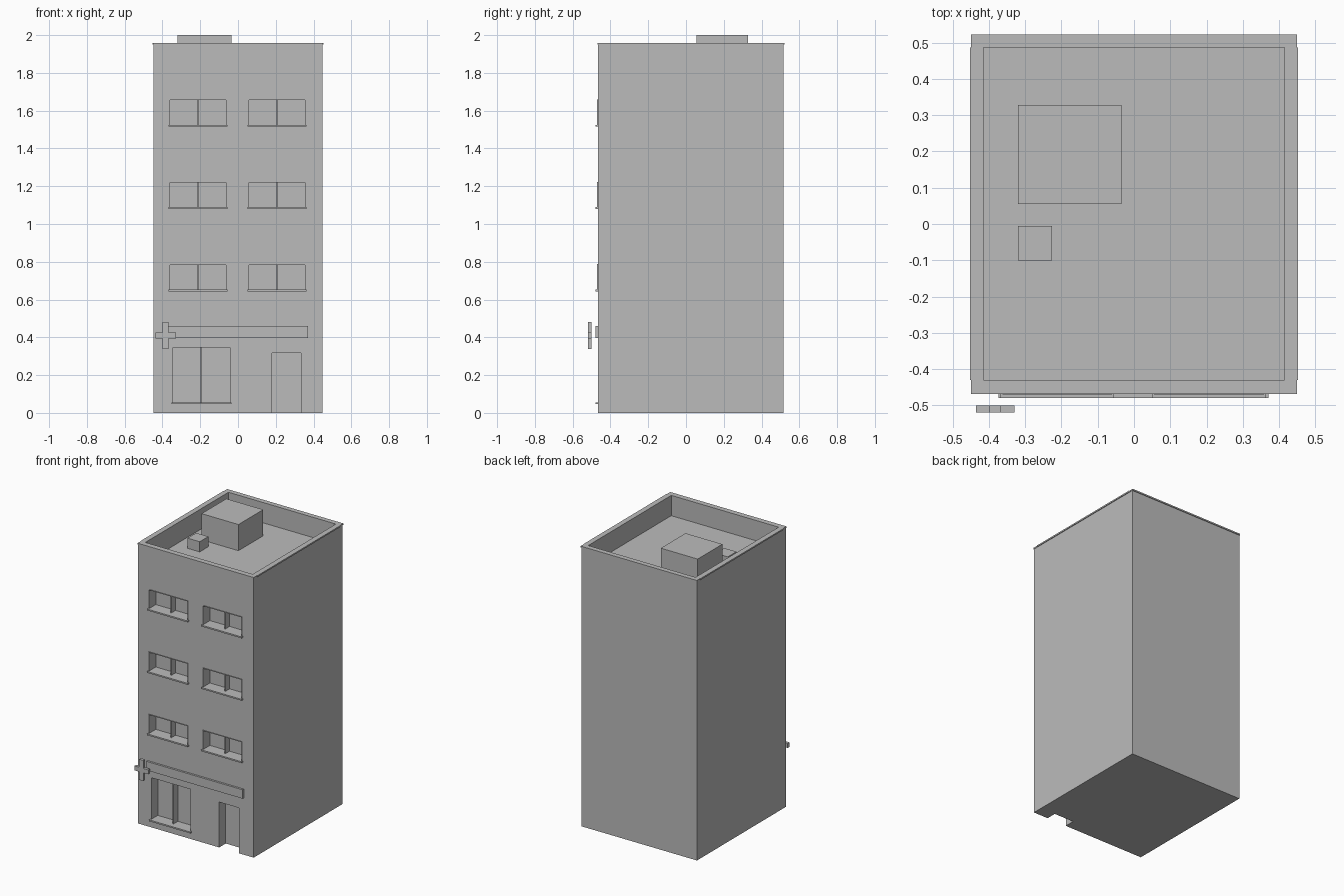
import bpy
import bmesh
from mathutils import Matrix, Vector

cube = bpy.data.objects.get("Cube")
if cube:
    bpy.data.objects.remove(cube, do_unlink=True)

# Single plain colour
grey = bpy.data.materials.new("plain_grey")
grey.use_nodes = True
colour = (0.5, 0.5, 0.5, 1)
grey.diffuse_color = colour
grey.node_tree.nodes["Principled BSDF"].inputs["Base Color"].default_value = colour


def boxes(name, ranges):
    """One object made from boxes, each given as (x0, x1, y0, y1, z0, z1)."""
    bm = bmesh.new()
    for x0, x1, y0, y1, z0, z1 in ranges:
        centre = Vector((x0 + x1, y0 + y1, z0 + z1)) / 2
        size = Matrix.Diagonal((x1 - x0, y1 - y0, z1 - z0, 1))
        bmesh.ops.create_cube(bm, size=1, matrix=Matrix.Translation(centre) @ size)
    mesh = bpy.data.meshes.new(name)
    bm.to_mesh(mesh)
    bm.free()
    mesh.materials.append(grey)
    obj = bpy.data.objects.new(name, mesh)
    bpy.context.collection.objects.link(obj)
    return obj


# Main dimensions
SIDE, FRONT, BACK, TOP = 0.447, -0.465, 0.517, 1.953
ROOF = 1.817
RECESS = FRONT + 0.072
IN_X, IN_FRONT, IN_BACK = 0.415, -0.43, 0.487

# Openings: x0, x1, z0, z1
windows = [(x, x + 0.297, 0.653 + 0.436 * i, 0.784 + 0.436 * i)
           for i in range(3) for x in (-0.36, 0.058)]
shop = (-0.345, -0.042, 0.056, 0.347)
door = (0.18, 0.333, -0.1, 0.317)

# Solid body with the roof well and openings cut out
body = boxes("building_body", [(-SIDE, SIDE, FRONT, BACK, 0, TOP)])
cuts = [(x0, x1, FRONT - 0.1, RECESS, z0, z1) for x0, x1, z0, z1 in windows + [shop, door]]
cuts.append((-IN_X, IN_X, IN_FRONT, IN_BACK, ROOF, TOP + 0.1))
cutter = boxes("opening_cutter", cuts)
cutter.hide_render = True
mod = body.modifiers.new("openings", "BOOLEAN")
mod.operation = "DIFFERENCE"
mod.solver = "EXACT"
mod.object = cutter
bpy.context.view_layer.objects.active = body
bpy.ops.object.modifier_apply(modifier=mod.name)
bpy.data.objects.remove(cutter, do_unlink=True)

# Thin coping on the parapet, side strips wider than the front and back ones
boxes("parapet_coping", [
    (-SIDE - 0.002, SIDE + 0.002, FRONT - 0.003, IN_FRONT, TOP - 0.004, TOP + 0.006),
    (-SIDE - 0.002, SIDE + 0.002, IN_BACK, BACK + 0.005, TOP - 0.004, TOP + 0.006),
    (-SIDE - 0.005, -IN_X, IN_FRONT, IN_BACK, TOP - 0.004, TOP + 0.006),
    (IN_X, SIDE + 0.005, IN_FRONT, IN_BACK, TOP - 0.004, TOP + 0.006)])

# Sills and mullions for every glazed opening
for n, (x0, x1, z0, z1) in enumerate(windows + [shop]):
    mid = (x0 + x1) / 2
    boxes(f"window_sill_{n}", [(x0 - 0.008, x1 + 0.008, FRONT - 0.014, FRONT, z0 - 0.01, z0)])
    boxes(f"window_mullion_{n}", [(mid - 0.004, mid + 0.004, FRONT + 0.025, RECESS, z0, z1)])

# Thin raised surrounds on the upper windows
t = 0.003
for n, (x0, x1, z0, z1) in enumerate(windows):
    y = FRONT - 0.005
    boxes(f"window_surround_{n}", [
        (x0 - t, x0, y, FRONT, z0, z1 + t),
        (x1, x1 + t, y, FRONT, z0, z1 + t),
        (x0, x1, y, FRONT, z1, z1 + t)])

# Shop fascia and the projecting cross sign
boxes("shop_fascia", [(-0.373, 0.371, FRONT - 0.014, FRONT, 0.397, 0.459)])
boxes("cross_sign", [
    (-0.4, -0.368, -0.52, -0.5, 0.338, 0.482),
    (-0.436, -0.4, -0.52, -0.5, 0.395, 0.426),
    (-0.368, -0.329, -0.52, -0.5, 0.395, 0.426)])

# Roof housings
boxes("stair_housing", [(-0.32, -0.035, 0.055, 0.328, ROOF, 2.0)])
boxes("roof_vent", [(-0.32, -0.226, -0.1, -0.005, ROOF, 1.888)])
